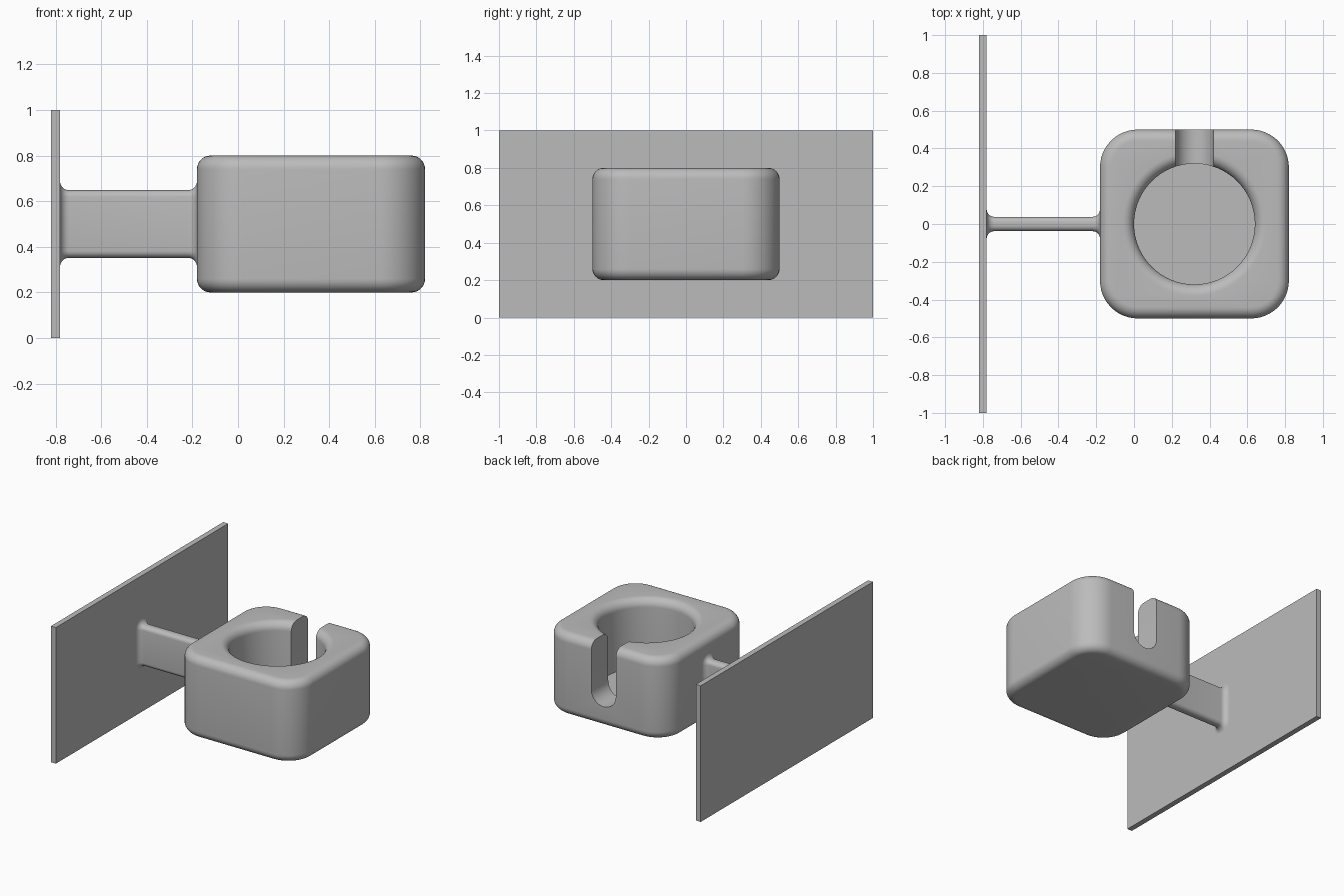
import bpy, bmesh, math

if "Cube" in bpy.data.objects:
    bpy.data.objects.remove(bpy.data.objects["Cube"])

grey = bpy.data.materials.new("plain grey")
grey.diffuse_color = (0.5, 0.5, 0.5, 1)
grey.use_nodes = True
grey.node_tree.nodes["Principled BSDF"].inputs["Base Color"].default_value = grey.diffuse_color


def rounded_rect(hw, hh, r, n):
    """Outline points of a rounded rectangle centred on the origin."""
    pts = []
    for k, (sx, sy) in enumerate([(1, 1), (-1, 1), (-1, -1), (1, -1)]):
        for i in range(n + 1):
            a = math.pi / 2 * (k + i / n)
            pts.append((sx * (hw - r) + r * math.cos(a), sy * (hh - r) + r * math.sin(a)))
    return pts


def loft(name, rings):
    """Skin a list of equal-length 3D rings and cap both ends."""
    bm = bmesh.new()
    loops = [[bm.verts.new(p) for p in ring] for ring in rings]
    n = len(loops[0])
    for a, b in zip(loops, loops[1:]):
        for i in range(n):
            j = (i + 1) % n
            bm.faces.new((a[i], a[j], b[j], b[i]))
    bm.faces.new(loops[0][::-1])
    bm.faces.new(loops[-1])
    bmesh.ops.recalc_face_normals(bm, faces=bm.faces)
    me = bpy.data.meshes.new(name)
    bm.to_mesh(me)
    bm.free()
    ob = bpy.data.objects.new(name, me)
    bpy.context.collection.objects.link(ob)
    me.materials.append(grey)
    return ob


def activate(ob):
    bpy.ops.object.select_all(action='DESELECT')
    ob.select_set(True)
    bpy.context.view_layer.objects.active = ob


def cut(ob, cutter):
    activate(ob)
    mod = ob.modifiers.new("cut", 'BOOLEAN')
    mod.operation = 'DIFFERENCE'
    mod.solver = 'EXACT'
    mod.object = cutter
    bpy.ops.object.modifier_apply(modifier=mod.name)
    bpy.data.objects.remove(cutter, do_unlink=True)


def smooth(ob):
    activate(ob)
    bpy.ops.object.shade_smooth_by_angle(angle=math.radians(30))


quarter = [math.pi / 2 * i / 8 for i in range(9)]
CX = 0.32          # centre of the cup holder
FILLET = 0.06

# Wall plate
loft("wall_plate", [[(x, y, z) for y, z in ((-1, 0), (1, 0), (1, 1), (-1, 1))]
                    for x in (-0.82, -0.78)])

# Arm with rounded long edges, flaring into the plate and the holder
flare = [(0.04 * (1 - math.cos(a)), 0.04 * (1 - math.sin(a))) for a in quarter]
stations = [(-0.785, 0.04)] + [(-0.78 + d, g) for d, g in flare]
stations += [(-0.18 - d, g) for d, g in reversed(flare)] + [(-0.17, 0.04)]
arm = loft("arm", [[(x, y, 0.5 + z) for y, z in
                    rounded_rect(0.038 + g, 0.148 + g, 0.03 + g, 6)] for x, g in stations])
smooth(arm)

# Holder body: rounded square with filleted top and bottom edges
levels = [(0.2 + FILLET * (1 - math.cos(a)), FILLET * (1 - math.sin(a))) for a in quarter]
levels += [(1.0 - z, g) for z, g in reversed(levels)]
holder = loft("cup_holder", [[(CX + x, y, z) for x, y in
                              rounded_rect(0.5 - g, 0.5 - g, 0.2 - g, 12)] for z, g in levels])

# Round well with a softened rim
rim = [(0.3, 0.32)] + [(0.74 + FILLET * math.sin(a), 0.32 + FILLET * (1 - math.cos(a)))
                       for a in quarter] + [(0.9, 0.38)]
well = loft("well_cutter", [[(CX + r * math.cos(2 * math.pi * i / 64),
                              r * math.sin(2 * math.pi * i / 64), z) for i in range(64)]
                            for z, r in rim])
cut(holder, well)

# U-shaped slot through the back wall
arc = [math.pi + math.pi * i / 16 for i in range(17)]
outline = [(CX - 0.1, 0.95)] + [(CX + 0.1 * math.cos(a), 0.45 + 0.1 * math.sin(a))
                                for a in arc] + [(CX + 0.1, 0.95)]
slot = loft("slot_cutter", [[(x, y, z) for x, z in outline] for y in (0.1, 0.7)])
cut(holder, slot)
smooth(holder)
